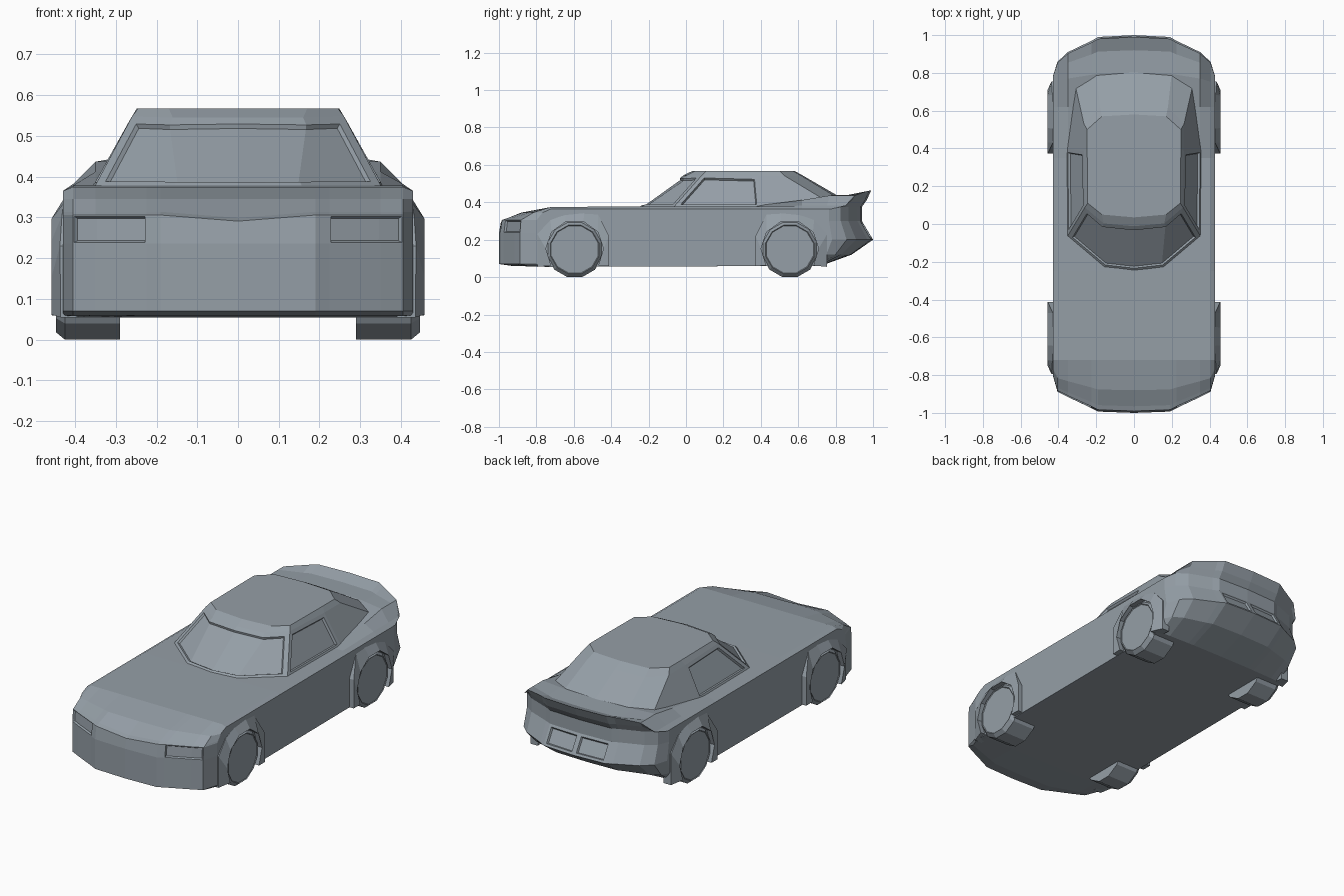
import bpy, bmesh, math

if "Cube" in bpy.data.objects:
    bpy.data.objects.remove(bpy.data.objects["Cube"])

# Blue-grey paint shared by every part
paint = bpy.data.materials.new("paint")
paint.diffuse_color = (0.30, 0.345, 0.385, 1)
paint.use_nodes = True
paint.node_tree.nodes["Principled BSDF"].inputs["Base Color"].default_value = paint.diffuse_color


def finish(bm, name):
    bmesh.ops.recalc_face_normals(bm, faces=bm.faces)
    mesh = bpy.data.meshes.new(name)
    bm.to_mesh(mesh)
    bm.free()
    mesh.materials.append(paint)
    obj = bpy.data.objects.new(name, mesh)
    bpy.context.collection.objects.link(obj)
    return obj


def recess(bm, faces, margin, depth):
    """Frame a group of faces and sink the middle."""
    bmesh.ops.inset_region(bm, faces=faces, thickness=margin, use_even_offset=True)
    bmesh.ops.inset_region(bm, faces=faces, thickness=0.005, depth=-depth, use_even_offset=True)


def loft(bm, rings):
    """Quads between closed rings; returns faces as [band][edge]."""
    vs = [[bm.verts.new(p) for p in r] for r in rings]
    n = len(vs[0])
    return vs, [[bm.faces.new((a[i], a[(i + 1) % n], b[(i + 1) % n], b[i])) for i in range(n)]
                for a, b in zip(vs, vs[1:])]


# Body: centre side profile (y, z), repeated across the width
profile = [(-.74, .055), (-.93, .06), (-1, .07), (-1, .236), (-.99, .306), (-.965, .314),
           (-.88, .345), (-.72, .375), (-.25, .378), (.35, .378), (.62, .412), (.8, .44),
           (.92, .437), (.99, .462), (.965, .41), (.94, .375), (.94, .30), (1, .20),
           (.885, .12), (.72, .06)]
# x, nose compression, tail compression, highest z
slices = [(0, 1, 1, 1), (.19, .975, .967, 1), (.225, .91, .90, .458), (.35, .70, .70, .437),
          (.405, .60, .53, .382), (.43, .29, .27, .365)]


def body_slice(x, nose, tail, top):
    ring = []
    for i, (y, z) in enumerate(profile):
        if y < -.72:
            y = -.72 + (y + .72) * nose
        elif y > .7:
            y = .7 + (y - .7) * tail
        if x == 0 and i in (4, 5):      # nose edge dips at the centre
            z -= .015
        ring.append((x, y, min(z, top)))
    return ring


bm = bmesh.new()
half = slices[1:]
order = [(-s[0],) + s[1:] for s in reversed(half)] + slices
rings, bands = loft(bm, [body_slice(*s) for s in order])
bm.faces.new(rings[0])
bm.faces.new(rings[-1])
bmesh.ops.recalc_face_normals(bm, faces=bm.faces)
# Headlights, then the twin rear plates
recess(bm, [bands[b][3] for b in (1, 2)], .003, .010)
recess(bm, [bands[b][3] for b in (7, 8)], .003, .010)
for b in (4, 5):
    recess(bm, [bands[b][16]], .014, .010)
finish(bm, "body")

# Cabin: half outlines at the base, under the roof edge and at the roof
base = [(0, -.255, .37), (.16, -.235, .37), (.355, -.07, .37), (.36, .40, .37),
        (.31, .73, .42), (.2, .80, .43), (0, .82, .43)]
brow = [(0, -.012, .545), (.16, .003, .545), (.26, .088, .548), (.265, .385, .54),
        (.265, .53, .54), (.18, .62, .54), (0, .63, .54)]
roof = [(0, .035, .568), (.17, .05, .568), (.245, .11, .568), (.248, .4, .568),
        (.248, .5, .568), (.17, .57, .568), (0, .58, .568)]


def whole(pts):
    return pts + [(-x, y, z) for x, y, z in reversed(pts[1:-1])]


bm = bmesh.new()
rings, bands = loft(bm, [whole(p) for p in (base, brow, roof)])
bm.faces.new(rings[0])
bm.faces.new(rings[-1])
bmesh.ops.recalc_face_normals(bm, faces=bm.faces)
n = len(rings[0])
wall = bands[0]
# Windscreen and side windows
recess(bm, [wall[n - 2], wall[n - 1], wall[0], wall[1]], .026, .010)
for i in (2, n - 3):
    recess(bm, [wall[i]], .020, .012)
finish(bm, "cabin")

# Wheel arch flares: outer edge (offset from hub, z, x)
arch = [(-.20, .055, .435), (-.20, .23, .437), (-.13, .305, .432), (-.05, .335, .428),
        (.05, .345, .428), (.125, .335, .43), (.183, .22, .457), (.183, .06, .457)]


def make_flare(name, side, hub_y, direction):
    bm = bmesh.new()
    sections = []
    for i, (d, z, x) in enumerate(arch):
        a = math.radians(215 - 250 * i / (len(arch) - 1))
        dy, dz = .154 * math.cos(a), .15 + .154 * math.sin(a)
        y_out, y_in = hub_y + d * direction, hub_y + dy * direction
        sections.append([(side * .39, y_out, z), (side * x, y_out, z),
                         (side * .458, y_in, dz), (side * .39, y_in, dz)])
    rings, _ = loft(bm, sections)
    bm.faces.new(rings[0])
    bm.faces.new(rings[-1])
    finish(bm, name)


# Wheels: twelve sided, chamfered outer edge, slightly sunken hub
def make_wheel(name, side, hub_y):
    bm = bmesh.new()
    steps = [(.29, .153), (.425, .153), (.447, .134), (.443, .130)]
    rings, _ = loft(bm, [[(side * x, hub_y + r * math.sin(math.radians(30 * i + 15)),
                           .148 + r * math.cos(math.radians(30 * i + 15))) for i in range(12)]
                         for x, r in steps])
    bm.faces.new(rings[0])
    bm.faces.new(rings[-1])
    finish(bm, name)


for side, s_name in ((-1, "left"), (1, "right")):
    for hub_y, direction, e_name in ((-.595, 1, "front"), (.555, -1, "rear")):
        make_wheel(f"{e_name}_{s_name}_wheel", side, hub_y)
        make_flare(f"{e_name}_{s_name}_wheel_arch", side, hub_y, direction)
